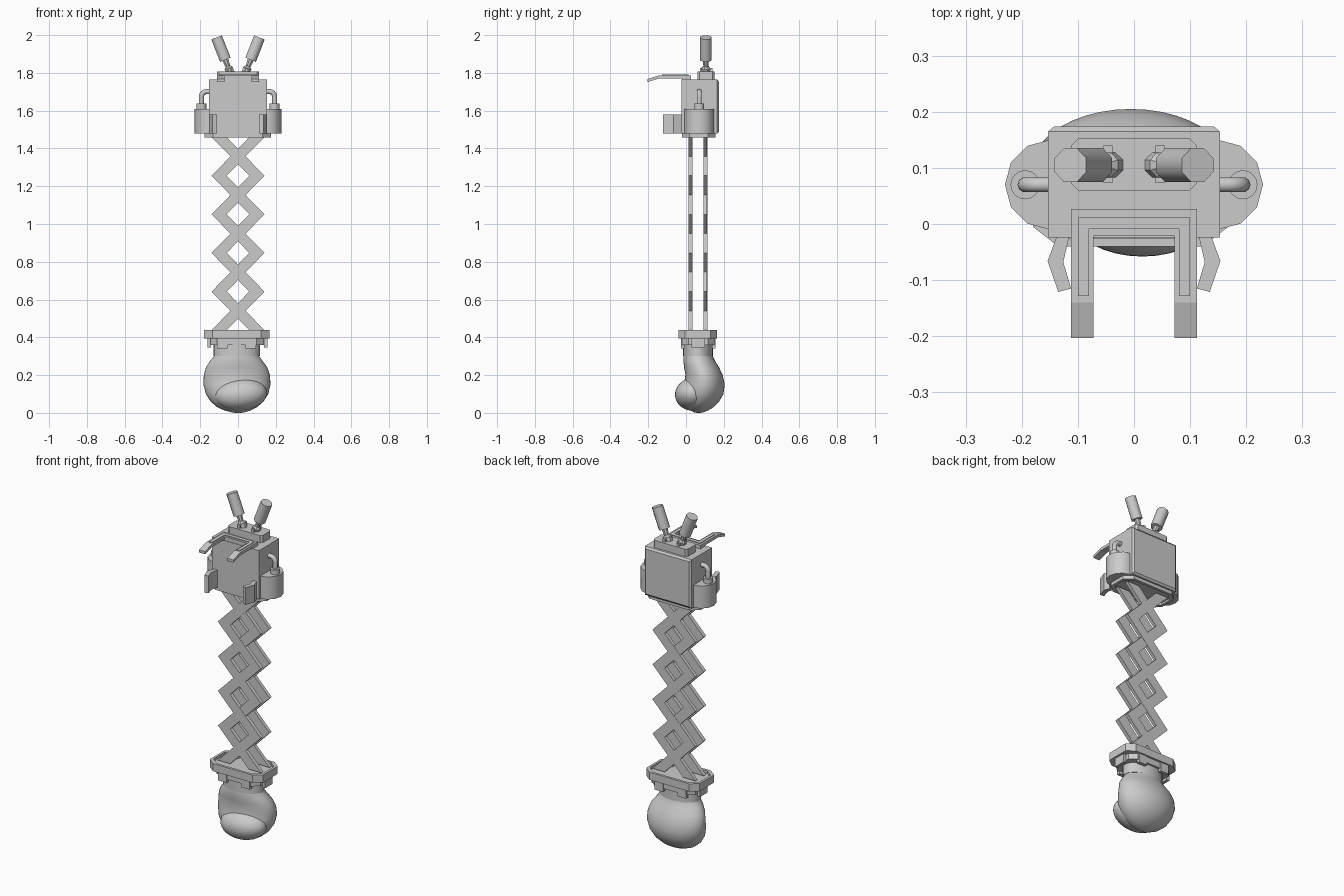
import bpy, bmesh, math
from mathutils import Vector

if "Cube" in bpy.data.objects:
    bpy.data.objects.remove(bpy.data.objects["Cube"])

grey = bpy.data.materials.new("plain grey")
grey.diffuse_color = (0.6, 0.6, 0.6, 1)
grey.use_nodes = True
grey.node_tree.nodes["Principled BSDF"].inputs["Base Color"].default_value = grey.diffuse_color


def finish(name, bm, smooth=None):
    bmesh.ops.recalc_face_normals(bm, faces=bm.faces)
    me = bpy.data.meshes.new(name)
    bm.to_mesh(me)
    bm.free()
    me.materials.append(grey)
    ob = bpy.data.objects.new(name, me)
    bpy.context.collection.objects.link(ob)
    if smooth:
        bpy.ops.object.select_all(action='DESELECT')
        ob.select_set(True)
        bpy.context.view_layer.objects.active = ob
        bpy.ops.object.shade_smooth_by_angle(angle=math.radians(smooth))
    return ob


def loft(name, rings, smooth=None):
    """Skin a list of equal-length point rings and cap both ends."""
    bm = bmesh.new()
    vs = [[bm.verts.new(p) for p in r] for r in rings]
    n = len(vs[0])
    for a, b in zip(vs, vs[1:]):
        for i in range(n):
            j = (i + 1) % n
            bm.faces.new((a[i], a[j], b[j], b[i]))
    bm.faces.new(vs[0][::-1])
    bm.faces.new(vs[-1])
    return finish(name, bm, smooth)


def prism(name, pts, z0, z1, smooth=None):
    return loft(name, [[(x, y, z) for x, y in pts] for z in (z0, z1)], smooth)


def octagon(x0, x1, y0, y1, cx, cy):
    return [(x0 + cx, y0), (x1 - cx, y0), (x1, y0 + cy), (x1, y1 - cy),
            (x1 - cx, y1), (x0 + cx, y1), (x0, y1 - cy), (x0, y0 + cy)]


def box(name, x0, x1, y0, y1, z0, z1):
    return prism(name, [(x0, y0), (x1, y0), (x1, y1), (x0, y1)], z0, z1)


def ellipse(x0, x1, y0, y1, n):
    return [((x0 + x1) / 2 + (x1 - x0) / 2 * math.cos(2 * math.pi * i / n),
             (y0 + y1) / 2 + (y1 - y0) / 2 * math.sin(2 * math.pi * i / n)) for i in range(n)]


def disc(c, r, n):
    return ellipse(c[0] - r, c[0] + r, c[1] - r, c[1] + r, n)


def dished_plate(name, size, chamfer, z0, z1, floor, rim):
    """Chamfered plate whose z1 side is recessed down to floor inside a rim."""
    x0, x1, y0, y1 = size
    outer = octagon(*size, *chamfer)
    inner = octagon(x0 + rim, x1 - rim, y0 + rim, y1 - rim, *chamfer)
    loft(name, [[(x, y, z) for x, y in p] for p, z in
                ((outer, z0), (outer, z1), (inner, z1), (inner, floor))])


def turned(name, base, axis, profile, n, smooth):
    """Revolved (distance, radius) profile along a tilted axis."""
    axis = Vector(axis).normalized()
    v = Vector((0, 1, 0))
    u = v.cross(axis)
    rings = []
    for d, r in profile:
        c = Vector(base) + axis * d
        rings.append([c + (u * math.cos(t) + v * math.sin(t)) * r for t in
                      [2 * math.pi * (i + .5) / n for i in range(n)]])
    loft(name, rings, smooth)


# boxing glove: fist, folded fingers and cuff
fist = [(.32, -.122, .108, -.010, .138), (.30, -.127, .112, -.014, .142),
        (.275, -.148, .130, -.014, .154), (.24, -.170, .156, -.010, .176),
        (.20, -.181, .169, -.003, .194), (.15, -.183, .172, -.012, .205),
        (.10, -.170, .160, -.022, .198), (.06, -.145, .135, -.015, .176),
        (.03, -.110, .100, .005, .146), (.012, -.070, .065, .025, .115),
        (.002, -.030, .030, .045, .090), (0, -.010, .010, .06, .075)]
loft("glove_fist", [[(x, y, z) for x, y in ellipse(*r, 40)] for z, *r in fist], 60)

bm = bmesh.new()
bmesh.ops.create_uvsphere(bm, u_segments=36, v_segments=20, radius=1)
for v in bm.verts:
    x, y, z = v.co
    v.co = (.015 + .138 * x, .032 + .09 * y, .097 + .084 * z + .008 * x)
finish("glove_fingers", bm, 60)
prism("glove_cuff", ellipse(-.13, .116, -.016, .142, 24), .30, .37, 40)

# lower mounting plate with its collar and clips
dished_plate("lower_plate", (-.18, .168, -.04, .165), (.045, .035), .395, .44, .425, .014)
prism("lower_collar", octagon(-.145, .138, -.022, .152, .04, .035), .36, .396)
for x in (-.11, .04):
    for y in (-.027, .137):
        box("collar_clip", x, x + .055, y, y + .02, .342, .396)
for x in (-.162, .138):
    box("collar_side_clip", x, x + .018, .03, .10, .345, .396)

# scissor arms: two layers of crossing zigzag strips
HALF, STEP, Z0 = .04, .1022, .438
for y0, y1 in ((.013, .035), (.093, .113)):
    for side in (1, -1):
        mid = [(side * (.1, 0, -.1, 0)[i % 4], Z0 + i * STEP) for i in range(11)]
        # fold the strip back on every outer joint
        mid = [(side * abs(x) if (i // 2) % 1 == 0 else x, z) for i, (x, z) in enumerate(mid)]
        mid = [(side * .1 * math.cos(math.pi * i / 2), z) for i, (x, z) in enumerate(mid)]
        e = .0006 * side
        bm = bmesh.new()
        rows = [[bm.verts.new(p) for p in ((x - HALF, y0 + e, z), (x + HALF, y0 + e, z),
                                           (x + HALF, y1 + e, z), (x - HALF, y1 + e, z))]
                for x, z in mid]
        for a, b in zip(rows, rows[1:]):
            for i in range(4):
                j = (i + 1) % 4
                bm.faces.new((a[i], a[j], b[j], b[i]))
        bm.faces.new(rows[0])
        bm.faces.new(rows[-1])
        finish("scissor_strip", bm)

# housing, bevelled back panel and recessed base
box("housing", -.153, .153, -.024, .164, 1.478, 1.765)


def back_ring(i, y):
    return [(-.153 + i, y, 1.478 + i), (.153 - i, y, 1.478 + i),
            (.153 - i, y, 1.765 - i), (-.153 + i, y, 1.765 - i)]


loft("back_panel", [back_ring(0, .16), back_ring(0, .165), back_ring(.011, .174)])
dished_plate("housing_base", (-.178, .175, -.022, .156), (.045, .04), 1.485, 1.458, 1.470, .016)

for s in (-1, 1):
    # side canister with cap and bent pipe
    prism("canister", disc((s * .150, .07), .08, 12), 1.478, 1.61, 40)
    prism("pipe_collar", disc((s * .194, .07), .026, 16), 1.60, 1.637, 40)
    cu = bpy.data.curves.new("canister_pipe", 'CURVE')
    cu.dimensions = '3D'
    cu.bevel_depth = .0135
    cu.bevel_resolution = 3
    path = [(.194, 1.62)] + [(.166 + .028 * math.cos(t), 1.673 + .028 * math.sin(t))
                             for t in [math.pi / 2 * k / 6 for k in range(7)]] + [(.148, 1.701)]
    sp = cu.splines.new('POLY')
    sp.points.add(len(path) - 1)
    for p, (x, z) in zip(sp.points, path):
        p.co = (s * x, .07, z, 1)
    cu.materials.append(grey)
    pipe = bpy.data.objects.new("canister_pipe", cu)
    bpy.context.collection.objects.link(pipe)
    bpy.ops.object.select_all(action='DESELECT')
    pipe.select_set(True)
    bpy.context.view_layer.objects.active = pipe
    bpy.ops.object.convert(target='MESH')
    bpy.ops.object.shade_smooth_by_angle(angle=math.radians(50))

    # front claw
    claw = [(.137, -.02), (.154, -.066), (.135, -.121), (.112, -.115), (.126, -.068), (.115, -.02)]
    prism("front_claw", [(s * x, y) for x, y in claw], 1.478, 1.58)

    # top hook prong, bent down at the tip
    prong = [(-.02, 1.787), (-.14, 1.787), (-.203, 1.768), (-.203, 1.752), (-.143, 1.770), (-.02, 1.770)]
    loft("hook_prong", [[(s * x, y, z) for y, z in prong] for x in (.072, .112)])
    box("prong_ridge", *sorted((s * .08, s * .1)), -.128, -.009, 1.785, 1.791)

    # toggle lever: knob, neck, grip and hinge pin
    base, axis = (s * .043, .105, 1.808), (s * .045, 0, .115)
    turned("lever_neck", base, axis, [(-.01, .024), (.018, .024), (.03, .014), (.07, .018)], 8, 30)
    turned("lever_grip", base, axis, [(.066, .0325), (.193, .0325)], 8, 50)
    box("lever_pin", *sorted((s * .038, s * .054)), .073, .14, 1.80, 1.826)

# hook bridge and its ridge
box("hook_bridge", -.112, .112, -.021, .027, 1.76, 1.787)
box("bridge_ridge", -.1, .1, -.009, .012, 1.785, 1.791)

# lever base
prism("lever_base", octagon(-.112, .112, .06, .152, .012, .012), 1.76, 1.808)
